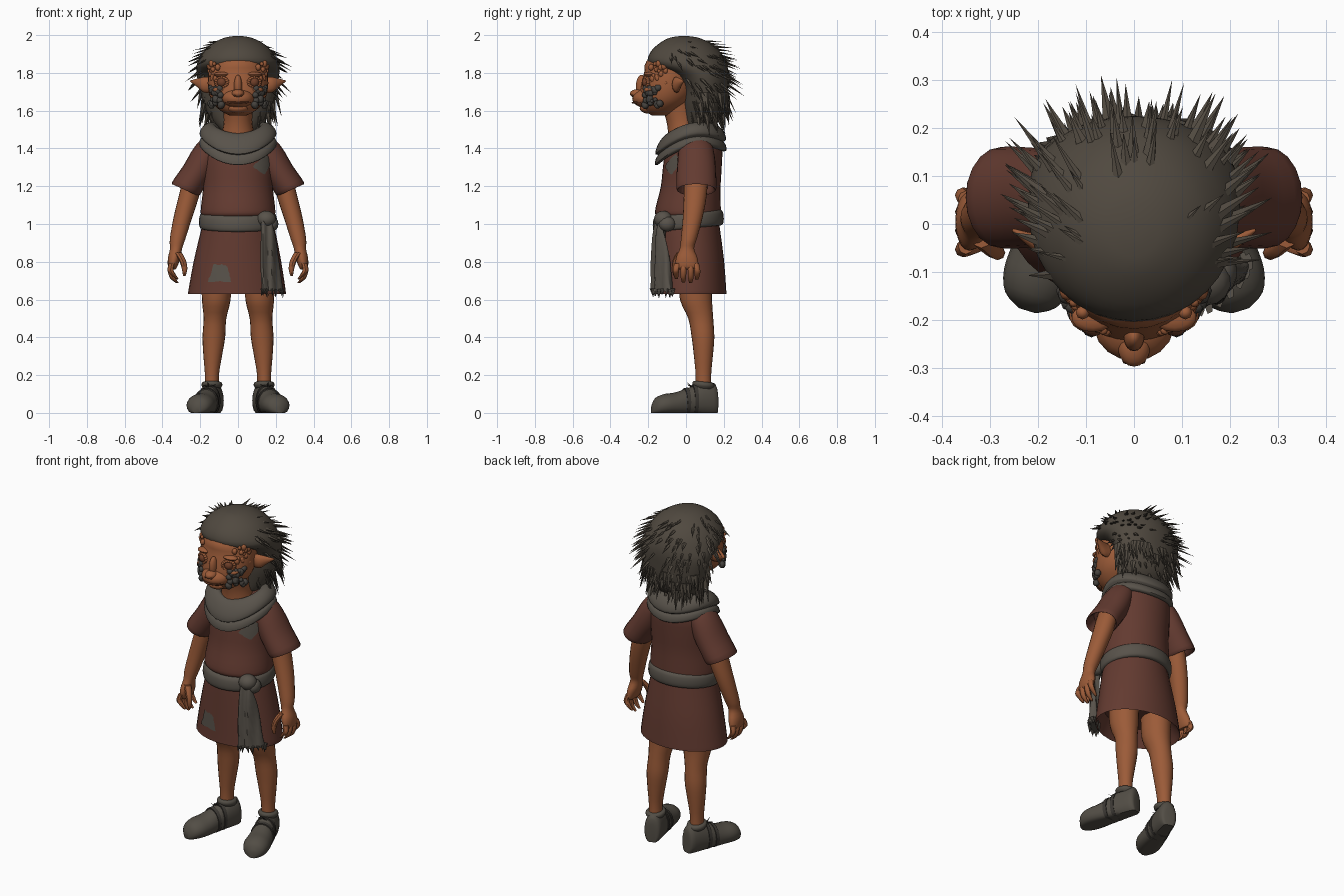
import bpy, bmesh, math, random
from mathutils import Vector, Euler, Matrix

random.seed(4)
cube = bpy.data.objects.get("Cube")
if cube:
    bpy.data.objects.remove(cube, do_unlink=True)
made = []


def material(name, *rgb):
    m = bpy.data.materials.new(name)
    m.use_nodes = True
    bsdf = m.node_tree.nodes["Principled BSDF"]
    m.diffuse_color = (*rgb, 1)
    bsdf.inputs["Base Color"].default_value = (*rgb, 1)
    bsdf.inputs["Roughness"].default_value = 0.9
    return m


SKIN = material("skin", 0.33, 0.105, 0.04)
LIP = material("dark skin", 0.16, 0.05, 0.022)
HAIR = material("hair", 0.08, 0.066, 0.05)
BEARD = material("beard", 0.06, 0.054, 0.047)
TUNIC = material("tunic cloth", 0.125, 0.043, 0.03)
SCARF = material("scarf cloth", 0.098, 0.085, 0.069)
SHOE = material("shoe leather", 0.085, 0.075, 0.06)
STRAP = material("dark strap", 0.045, 0.04, 0.034)


def finish(name, bm, mat, mirror=False):
    bmesh.ops.recalc_face_normals(bm, faces=bm.faces)
    mesh = bpy.data.meshes.new(name)
    bm.to_mesh(mesh)
    bm.free()
    mesh.materials.append(mat)
    ob = bpy.data.objects.new(name, mesh)
    bpy.context.scene.collection.objects.link(ob)
    if mirror:
        ob.modifiers.new("mirror", 'MIRROR')
    made.append(ob)
    return ob


def smooth_rings(rings, steps):
    """Catmull-Rom through rings of (x, y, z, rx, ry, tilt x, tilt y, turn z)."""
    rs = [tuple(r) + (0,) * (8 - len(r)) for r in rings]
    out = []
    for i in range(len(rs) - 1):
        a, b, c, d = rs[max(i - 1, 0)], rs[i], rs[i + 1], rs[min(i + 2, len(rs) - 1)]
        for s in range(steps):
            t = s / steps
            out.append([0.5 * (2 * q + (r - p) * t + (2 * p - 5 * q + 4 * r - w) * t * t
                               + (3 * q - p - 3 * r + w) * t ** 3)
                        for p, q, r, w in zip(a, b, c, d)])
    return out + [list(rs[-1])]


def ring_point(r, ang):
    p = Vector((r[3] * math.cos(ang), r[4] * math.sin(ang), 0))
    p.rotate(Euler(r[5:8]))
    return p + Vector(r[:3])


def add_loft(bm, rings, n=20, steps=3, warp=None):
    loops = []
    for r in smooth_rings(rings, steps):
        pts = [ring_point(r, math.tau * k / n) for k in range(n)]
        loops.append([bm.verts.new(warp(p) if warp else p) for p in pts])
    for lo, hi in zip(loops, loops[1:]):
        for k in range(n):
            bm.faces.new((lo[k], lo[(k + 1) % n], hi[(k + 1) % n], hi[k]))
    bm.faces.new(loops[0])
    bm.faces.new(loops[-1])


def loft(name, rings, mat, mirror=False, **kw):
    bm = bmesh.new()
    add_loft(bm, rings, **kw)
    return finish(name, bm, mat, mirror)


def add_ball(bm, pos, size, seg=14):
    bmesh.ops.create_uvsphere(bm, u_segments=seg, v_segments=seg // 2 + 1, radius=1,
                              matrix=Matrix.LocRotScale(Vector(pos), None, Vector(size)))


def balls(name, items, mat, mirror=False, seg=14):
    bm = bmesh.new()
    for pos, size in items:
        add_ball(bm, pos, size, seg)
    return finish(name, bm, mat, mirror)


def add_spike(bm, base, direction, length, radius):
    d = Vector(direction).normalized()
    m = Matrix.LocRotScale(Vector(base) + d * length / 2, d.to_track_quat('Z', 'Y'), Vector((1, 0.6, 1)))
    bmesh.ops.create_cone(bm, cap_ends=True, segments=5, radius1=radius, radius2=0, depth=length, matrix=m)


# Legs and shoes
loft("legs", [(.115, .05, .74, .08, .09), (.115, .053, .6, .076, .085), (.122, .078, .5, .06, .066),
              (.128, .09, .4, .06, .06), (.134, .092, .3, .049, .05), (.138, .092, .2, .037, .041),
              (.138, .092, .1, .038, .042)], SKIN, True)

TOE_OUT = 0.3


def foot_ring(back, width, height):
    c = Vector((0, back, 0))
    c.rotate(Euler((0, 0, TOE_OUT)))
    return (.14 + c.x, .085 + c.y, height * .42, width, height * .58, math.pi / 2, 0, TOE_OUT)


def ground(p):
    return Vector((p.x, p.y, max(p.z, 0)))


loft("shoes", [foot_ring(*f) for f in ((.082, .022, .09), (.07, .046, .155), (0, .055, .16), (-.07, .06, .135),
     (-.15, .07, .108), (-.21, .072, .1), (-.255, .055, .08), (-.278, .018, .04))], SHOE, True, warp=ground)
for i, (back, w, h) in enumerate(((-.045, .061, .153), (-.09, .066, .135))):
    loft(f"shoe_strap_{i + 1}", [foot_ring(back + .01, w, h), foot_ring(back - .01, w + .002, h - .004)],
         STRAP, True, warp=ground)
loft("shoe_collars", [(.138, .092, z, r, r + .004, -.1) for z, r in ((.13, .045), (.145, .055), (.16, .052), (.165, .04))],
     SHOE, True)
bm = bmesh.new()
for dx, dy in ((.05, -.3), (.6, -.5), (-.6, -.4)):
    add_spike(bm, (.155, .035, .135), (dx, dy, .25), .05, .007)
finish("shoe_laces", bm, STRAP, True)

# Tunic: skirt with a hollow hem, bloused top and sleeves
skirt = loft("tunic_skirt", [(0, .02, .72, .2, .14), (-.004, .025, .66, .24, .175), (-.006, .025, .63, .257, .188),
             (-.005, .025, .65, .257, .188), (-.003, .022, .8, .232, .18), (0, .015, .95, .2, .168),
             (0, .012, 1.03, .18, .16)], TUNIC, n=32)
top = loft("tunic_top", [(0, .012, 1.03, .17, .15), (0, .01, 1.05, .195, .172), (0, .012, 1.09, .196, .172),
           (0, .025, 1.2, .184, .158), (0, .035, 1.32, .186, .155), (0, .045, 1.42, .175, .145),
           (0, .04, 1.49, .11, .11)], TUNIC, n=32)
loft("sleeves", [(.1, .05, 1.42, .06, .07, 0, -1), (.14, .053, 1.4, .07, .09, 0, -.95),
                 (.18, .055, 1.335, .09, .1, 0, -1), (.23, .055, 1.255, .08, .105, 0, -.74),
                 (.278, .055, 1.185, .08, .105, 0, -.45), (.274, .055, 1.192, .066, .09, 0, -.45),
                 (.25, .055, 1.235, .06, .08, 0, -.6)], TUNIC, True)


def patch(name, target, x, z, w, h, turn):
    bm = bmesh.new()
    bmesh.ops.create_grid(bm, x_segments=6, y_segments=6, size=1)
    for v in bm.verts:
        a, b = v.co.x * w * (1.15 - .35 * v.co.y), v.co.y * h
        a, b = a + random.uniform(-.1, .1) * w, b + random.uniform(-.1, .1) * h
        v.co = (x + a * math.cos(turn) - b * math.sin(turn), -.4, z + a * math.sin(turn) + b * math.cos(turn))
    ob = finish(name, bm, SCARF)
    wrap = ob.modifiers.new("wrap", 'SHRINKWRAP')
    wrap.target, wrap.wrap_method, wrap.offset = target, 'PROJECT', .004
    wrap.use_project_y, wrap.use_positive_direction = True, True
    wrap.wrap_mode = 'ABOVE_SURFACE'


patch("skirt_patch", skirt, -.095, .74, .04, .045, 0)
patch("chest_patch", top, .135, 1.32, .026, .045, -.6)

# Belt, knot and hanging sash with a ragged end
loft("belt", [(0, .012, z, rx, rx - .018, .1) for z, rx in
              ((.975, .18), (.98, .201), (1.01, .207), (1.05, .2), (1.065, .175))], SCARF, n=32)
balls("belt_knot", [((.15, -.12, 1.025), (.052, .05, .045)), ((.18, -.1, 1.0), (.035, .045, .04))], SCARF)
sash = [(.15, -.135, 1.02, .03, .02, 0, 0, .5), (.16, -.14, .93, .045, .022, 0, 0, .6),
        (.168, -.135, .8, .062, .024, 0, 0, .7), (.183, -.125, .645, .075, .025, 0, 0, .75)]


def pleat(p):
    return p + Vector((0, .008 * math.sin(p.x * 130), 0))


loft("sash", sash, SCARF, warp=pleat, n=28)
bm = bmesh.new()
for k in range(16):
    add_spike(bm, ring_point(sash[-1], math.tau * k / 16) + Vector((0, 0, .012)),
              (random.uniform(-.2, .2), 0, -1), random.uniform(.03, .055), .014)
finish("sash_fringe", bm, SCARF)

# Arms, hands and curled fingers
loft("arms", [(.2, .055, 1.34, .05, .055), (.235, .053, 1.24, .054, .062), (.262, .048, 1.14, .054, .06),
              (.293, .035, 1.03, .049, .052), (.32, .015, .92, .041, .042), (.328, .005, .87, .032, .038),
              (.338, .004, .82, .033, .057), (.346, .006, .775, .025, .06), (.345, .006, .76, .015, .05)], SKIN, True)
bm = bmesh.new()
for y, low in ((-.046, .71), (-.012, .69), (.022, .688), (.052, .705)):
    add_loft(bm, [(.35, y, .79, .016, .017), (.357, y * 1.15, .755, .016, .016),
                  (.345, y * 1.15, low + .025, .014, .014), (.322, y * 1.1, low, .007, .008)], n=8)
add_loft(bm, [(.318, -.03, .85, .02, .02), (.295, -.052, .81, .018, .018),
              (.283, -.06, .765, .015, .015), (.284, -.058, .725, .007, .008)], n=8)
finish("fingers", bm, SKIN, True)

# Neck and draped cowl
loft("neck", [(0, .0, 1.38, .1, .1), (0, -.005, 1.47, .088, .09), (0, -.025, 1.55, .075, .08),
              (0, -.05, 1.66, .085, .09)], SKIN)


def droop(p):
    return p - Vector((0, 0, 1.9 * (p.y - .025) ** 2))


loft("cowl", [(0, .025, z, rx, rx - .012, .2) for z, rx in
              ((1.43, .15), (1.405, .18), (1.42, .205), (1.448, .2), (1.458, .189), (1.475, .203), (1.505, .195),
               (1.53, .165), (1.53, .13), (1.49, .105), (1.42, .09))], SCARF, n=32, warp=droop)

# Head and facial features
loft("head", [(0, -.13, 1.575, .045, .05), (0, -.13, 1.598, .09, .088), (0, -.115, 1.64, .132, .125),
              (0, -.1, 1.69, .153, .145), (0, -.09, 1.75, .16, .145), (0, -.08, 1.81, .156, .14),
              (0, -.06, 1.86, .142, .15), (0, -.03, 1.93, .1, .1)], SKIN, n=28)
balls("muzzle", [((0, -.205, 1.665), (.085, .08, .052)), ((0, -.255, 1.69), (.034, .042, .024)),
                 ((0, -.235, 1.73), (.022, .03, .06)), ((0, -.2, 1.613), (.055, .045, .028))], SKIN, seg=18)
balls("nostrils", [((.017, -.285, 1.68), (.008, .007, .005))], LIP, True, 8)
loft("mouth", [(x, -.282 + 9 * x * x, 1.642 + x * x, .005, .006, 0, math.pi / 2)
               for x in (-.07, -.045, 0, .045, .07)], LIP, n=8)
balls("eyes", [((.085, -.207, 1.75), (.027, .027, .027))], LIP, True)
bm = bmesh.new()
for k in range(16):
    a = math.tau * k / 16
    add_ball(bm, (.086 + .03 * math.cos(a), -.212 + .012 * math.cos(a), 1.75 + .026 * math.sin(a)),
             (.011, .011, .008), 8)
finish("eyelids", bm, SKIN, True)
balls("brows", [((.085, -.195, 1.792), (.045, .03, .014)), ((.095, -.19, 1.71), (.04, .035, .018))], SKIN, True)
bm = bmesh.new()
for k in range(18):
    z = random.uniform(1.73, 1.86)
    a = random.uniform(.1, .8)
    s = random.uniform(.01, .018)
    add_ball(bm, (.152 * math.cos(a), -.085 - .14 * math.sin(a), z), (s, s, s * 1.2), 8)
finish("temple_lumps", bm, SKIN, True)
bm = bmesh.new()
for k in range(30):
    z = random.uniform(1.625, 1.725)
    a = random.uniform(.2, .95)
    s = random.uniform(.012, .02)
    add_ball(bm, (.148 * math.cos(a), -.105 - .14 * math.sin(a), z), (s, s, s), 8)
finish("cheek_beard", bm, BEARD, True)
loft("ears", [(.14, -.05, 1.735, .04, .02, 0, 1.4), (.175, -.05, 1.738, .042, .024, 0, 1.4, .3),
              (.21, -.035, 1.748, .025, .016, 0, 1.4, .4), (.253, -.012, 1.757, .003, .003, 0, 1.4, .5)], SKIN, True, n=12)

# Hair cap and loose pointed tufts
hair = [(0, .06, 1.5, .09, .06), (0, .09, 1.56, .145, .095), (0, .1, 1.64, .185, .115), (0, .1, 1.72, .205, .122),
        (0, .075, 1.79, .218, .15), (0, .012, 1.845, .218, .205), (0, -.002, 1.9, .19, .192),
        (0, -.005, 1.95, .143, .145), (0, -.01, 1.985, .075, .08), (0, -.01, 1.995, .02, .02)]
loft("hair_cap", hair, HAIR, n=32)
rows = smooth_rings(hair, 3)
bm = bmesh.new()
for k in range(190):
    row = random.choice(rows[2:-4])
    ang = random.uniform(-.75, math.pi + .75)
    p = ring_point(row, ang)
    if p.y < -.02 and p.z < 1.86:
        continue
    out = (p - Vector((0, .02, 1.76))).normalized()
    low = p.z < 1.7
    aim = out * (.25 if low else .6) + Vector((0, .3, -1 if low else -.55))
    add_spike(bm, p - out * .012, aim, random.uniform(.06, .13), random.uniform(.009, .016))
for k in range(34):
    ang = math.pi * (k / 33 * 1.2 - .1)
    p = ring_point(rows[random.choice((4, 6, 8))], ang)
    add_spike(bm, p, (.25 * math.cos(ang), .12, -1), random.uniform(.08, .14), .018)
finish("hair_tufts", bm, HAIR)

# Smooth shading with crisp edges kept
bpy.ops.object.select_all(action='DESELECT')
for ob in made:
    ob.select_set(True)
bpy.context.view_layer.objects.active = made[0]
bpy.ops.object.shade_smooth_by_angle(angle=math.radians(45))
